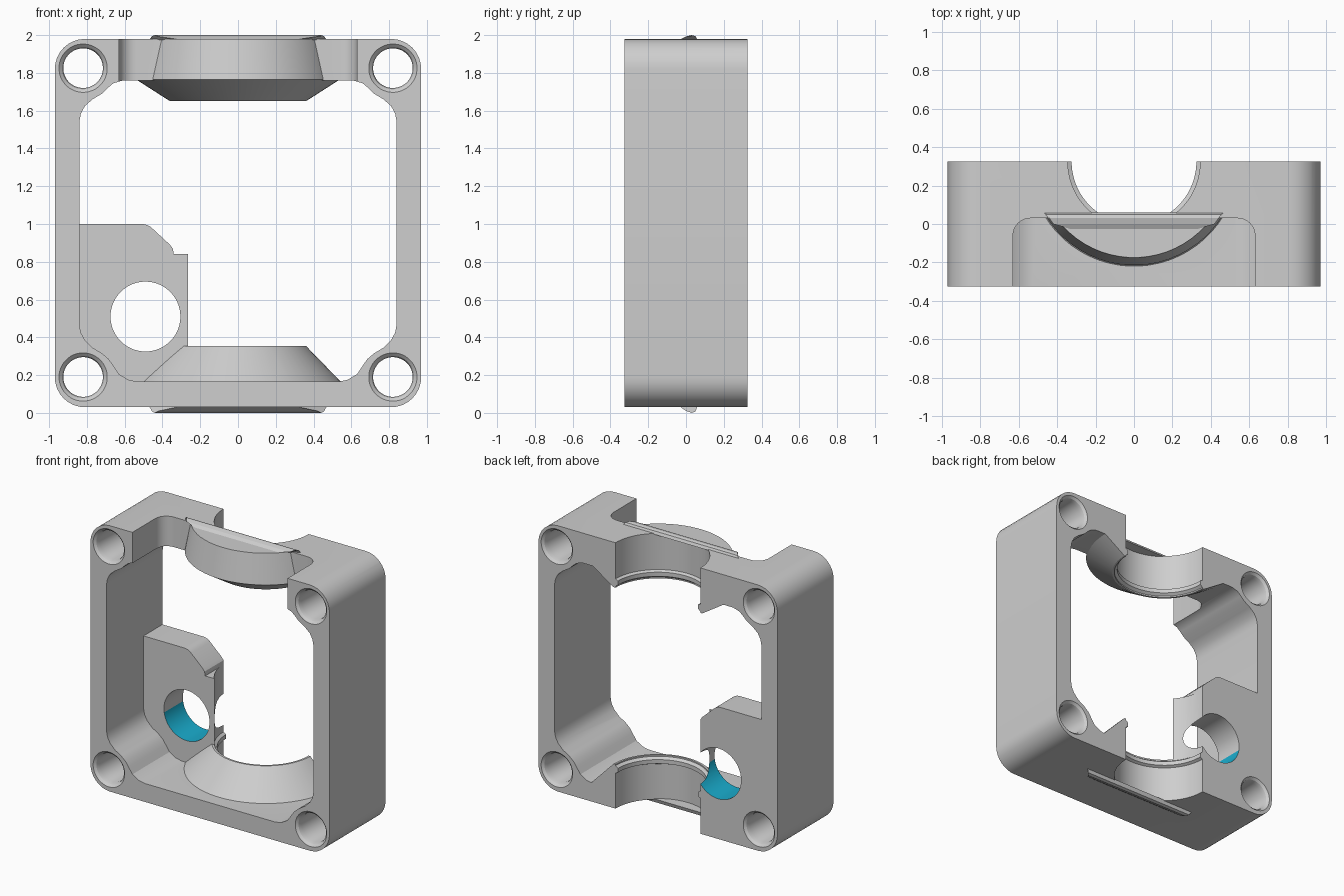
import bpy, bmesh, math

if "Cube" in bpy.data.objects:
    bpy.data.objects.remove(bpy.data.objects["Cube"])

YB = 0.325          # half depth; the shaft bore is centred on the back plane


def material(name, rgb):
    m = bpy.data.materials.new(name)
    m.diffuse_color = (*rgb, 1)
    m.use_nodes = True
    m.node_tree.nodes["Principled BSDF"].inputs["Base Color"].default_value = m.diffuse_color
    return m


grey = material("grey plastic", (0.62, 0.62, 0.62))
cyan = material("cyan lining", (0.01, 0.42, 0.62))


def make(name, bm):
    bmesh.ops.recalc_face_normals(bm, faces=bm.faces)
    me = bpy.data.meshes.new(name)
    bm.to_mesh(me)
    bm.free()
    ob = bpy.data.objects.new(name, me)
    bpy.context.collection.objects.link(ob)
    me.materials.append(grey)
    return ob


def prism(name, pts, a, b, axis='y'):
    """Outline extruded from a to b along y (points x,z) or z (points x,y)."""
    bm = bmesh.new()
    put = (lambda p, t: (p[0], t, p[1])) if axis == 'y' else (lambda p, t: (p[0], p[1], t))
    lo = [bm.verts.new(put(p, a)) for p in pts]
    hi = [bm.verts.new(put(p, b)) for p in pts]
    bm.faces.new(lo)
    bm.faces.new(hi[::-1])
    n = len(pts)
    for i in range(n):
        bm.faces.new((lo[i], lo[(i + 1) % n], hi[(i + 1) % n], hi[i]))
    return make(name, bm)


def lathe(name, prof, cx, c2, axis='z', n=64):
    """Solid of revolution from (radius, position along axis) pairs."""
    bm = bmesh.new()
    rings = []
    for r, t in prof:
        ring = []
        for i in range(n):
            a = 2 * math.pi * (i + 0.5) / n
            u, v = cx + r * math.cos(a), c2 + r * math.sin(a)
            ring.append(bm.verts.new((u, v, t) if axis == 'z' else (u, t, v)))
        rings.append(ring)
    for p, q in zip(rings, rings[1:]):
        for i in range(n):
            bm.faces.new((p[i], p[(i + 1) % n], q[(i + 1) % n], q[i]))
    bm.faces.new(rings[0])
    bm.faces.new(rings[-1][::-1])
    return make(name, bm)


def arc(cx, cz, r, a0, a1, n=8):
    return [(cx + r * math.cos(math.radians(a0 + (a1 - a0) * i / n)),
             cz + r * math.sin(math.radians(a0 + (a1 - a0) * i / n))) for i in range(n + 1)]


def rect(x0, x1, z0, z1):
    return [(x0, z0), (x1, z0), (x1, z1), (x0, z1)]


def boolean(ob, other, op):
    mod = ob.modifiers.new("bool", 'BOOLEAN')
    mod.operation, mod.solver, mod.object = op, 'EXACT', other
    bpy.context.view_layer.objects.active = ob
    bpy.ops.object.modifier_apply(modifier=mod.name)
    bpy.data.objects.remove(other)


# outer block with rounded corners
R, X, Z0, Z1 = 0.16, 0.97, 0.03, 1.98
outline = (arc(X - R, Z0 + R, R, -90, 0) + arc(X - R, Z1 - R, R, 0, 90)
           + arc(R - X, Z1 - R, R, 90, 180) + arc(R - X, Z0 + R, R, 180, 270))
frame = prism("mount_frame", outline, -YB, YB)

# inner opening, swelling round the screw holes
half = [(0.53, 0.165), (0.58, 0.175), (0.63, 0.205), (0.66, 0.25), (0.685, 0.285), (0.72, 0.315),
        (0.77, 0.345), (0.81, 0.385), (0.832, 0.425), (0.84, 0.47),
        (0.84, 1.54), (0.832, 1.585), (0.81, 1.625), (0.77, 1.66), (0.72, 1.69), (0.69, 1.72),
        (0.66, 1.745), (0.61, 1.76)]
boolean(frame, prism("opening", half + [(-x, z) for x, z in half[::-1]], -0.5, 0.5), 'DIFFERENCE')

# front pocket through the top wall
pocket = ([(-0.63, -0.5), (0.63, -0.5)] + arc(0.54, -0.06, 0.09, 0, 90)
          + arc(-0.54, -0.06, 0.09, 90, 180))
boolean(frame, prism("pocket", pocket, 1.6, 2.1, 'z'), 'DIFFERENCE')

# bearing housings: bulging top boss with cone, and bottom cone
boolean(frame, lathe("top_boss", [(0.36, 1.65), (0.54, 1.765), (0.50, 1.98)], 0, YB), 'UNION')
boolean(frame, lathe("bottom_cone", [(0.545, 0.1), (0.545, 0.165), (0.36, 0.355)], 0, YB), 'UNION')

# side plate at the back left
plate = ([(-0.9, 0.1), (-0.2, 0.1), (-0.2, 0.84), (-0.34, 0.84), (-0.345, 0.87), (-0.36, 0.89)]
         + arc(-0.51, 0.92, 0.08, 45, 90, 4) + [(-0.9, 1.0)])
boolean(frame, prism("side_plate", plate, 0.105, YB), 'UNION')

# trim everything behind the back plane
boolean(frame, prism("back_trim", rect(-2, 2, -1, 3), YB, 1.5), 'DIFFERENCE')

# vertical bore with small retaining lips
bore = [(0.345, -0.1), (0.345, 0.29), (0.325, 0.30), (0.325, 0.33), (0.345, 0.345),
        (0.345, 1.66), (0.325, 1.675), (0.325, 1.705), (0.345, 1.715), (0.345, 2.2)]
boolean(frame, lathe("bore", bore, 0, YB), 'DIFFERENCE')

# large hole in the plate and four countersunk screw holes
HX, HZ, HR = -0.49, 0.51, 0.185
boolean(frame, lathe("plate_hole", [(HR, 0.0), (HR, 0.5)], HX, HZ, 'y'), 'DIFFERENCE')
screw = [(0.128, -0.5), (0.128, -YB), (0.112, -0.31), (0.105, -0.285),
         (0.105, 0.285), (0.112, 0.31), (0.128, YB), (0.128, 0.5)]
for sx in (-0.82, 0.82):
    for sz in (0.19, 1.825):
        boolean(frame, lathe("screw_hole", screw, sx, sz, 'y', 40), 'DIFFERENCE')

# cyan lining on the lower half of the plate hole
frame.data.materials.clear()
frame.data.materials.append(grey)
frame.data.materials.append(cyan)
for p in frame.data.polygons:
    c = p.center
    on_hole = abs(math.hypot(c.x - HX, c.z - HZ) - HR) < 0.004 and abs(p.normal.y) < 0.1
    p.material_index = 1 if on_hole and c.z < HZ - 0.03 and c.y > 0.1 else 0

# slanted strap ridges on the top and bottom
for name, base, tip in (("top_ridge", 1.975, 2.0), ("bottom_ridge", 0.035, 0.0)):
    bm = bmesh.new()
    rows = [(-0.035, base, 0.30), (0.0, tip * 0.7 + base * 0.3, 0.42), (0.03, tip, 0.44),
            (0.05, tip * 0.8 + base * 0.2, 0.455), (0.06, base, 0.47)]
    left = [bm.verts.new((-w, y, z)) for y, z, w in rows]
    right = [bm.verts.new((w, y, z)) for y, z, w in rows]
    for i in range(5):
        j = (i + 1) % 5
        bm.faces.new((left[i], left[j], right[j], right[i]))
    bm.faces.new(left)
    bm.faces.new(right[::-1])
    make(name, bm)

# smooth curved walls, keep edges sharp
bpy.ops.object.select_all(action='DESELECT')
frame.select_set(True)
bpy.context.view_layer.objects.active = frame
bpy.ops.object.shade_smooth_by_angle(angle=math.radians(25))
